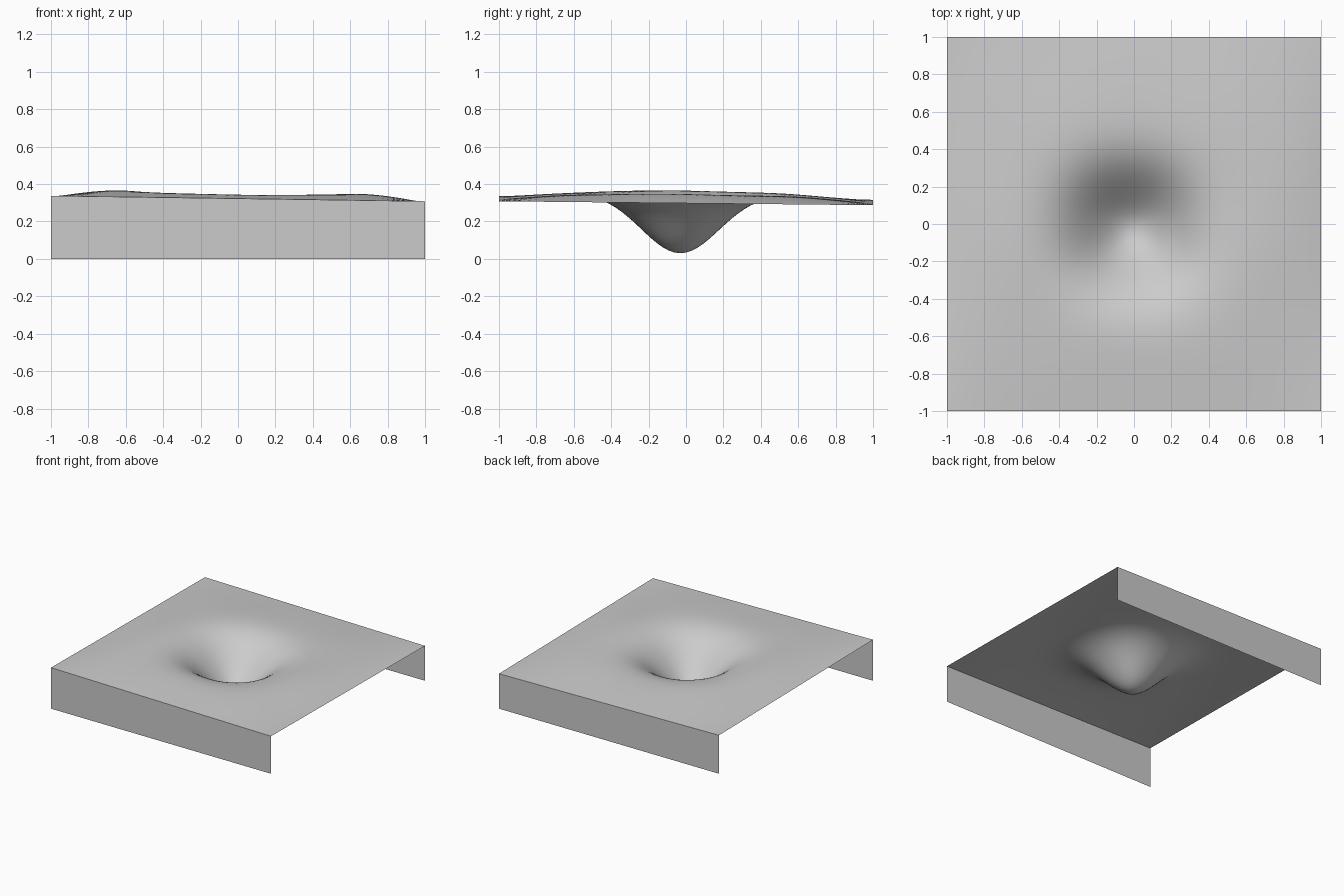
import bpy, bmesh, math

cube = bpy.data.objects.get("Cube")
if cube:
    bpy.data.objects.remove(cube, do_unlink=True)

GREY = (0.6, 0.6, 0.6, 1)
stone = bpy.data.materials.new("light grey")
stone.use_nodes = True
stone.diffuse_color = GREY
stone.node_tree.nodes["Principled BSDF"].inputs["Base Color"].default_value = GREY

STEPS = 64
PIT_X, PIT_Y, PIT_DEPTH, PIT_WIDTH = -0.01, -0.03, 0.337, 0.3


def height(x, y):
    # Tilted ground with a broad swell that fades out at the edges
    tilt = 0.312 - 0.0145 * x - 0.0105 * y
    fade = (1 - x ** 4) * math.cos(math.pi * y / 2)
    ripple = 0.003 * math.sin(7 * x + 2 * y) * math.sin(6 * y - 2 * x + 1)
    # Slightly squared, bell-shaped pit
    p = 2.2
    r = (abs(x - PIT_X) ** p + abs(y - PIT_Y) ** p) ** (1 / p)
    pit = PIT_DEPTH * math.exp(-(r / PIT_WIDTH) ** 2)
    return tilt + fade * (0.055 + ripple) - pit


def finish(name, bm, smooth):
    mesh = bpy.data.meshes.new(name)
    bm.to_mesh(mesh)
    bm.free()
    mesh.materials.append(stone)
    for face in mesh.polygons:
        face.use_smooth = smooth
    obj = bpy.data.objects.new(name, mesh)
    bpy.context.collection.objects.link(obj)


# Ground sheet with the pit
bm = bmesh.new()
bmesh.ops.create_grid(bm, x_segments=STEPS, y_segments=STEPS, size=1)
for v in bm.verts:
    v.co.z = height(v.co.x, v.co.y)
finish("ground", bm, True)

# Upright walls under the front and back edges; the sides stay open
for name, y in (("front_wall", -1), ("back_wall", 1)):
    bm = bmesh.new()
    columns = []
    for i in range(STEPS + 1):
        x = 2 * i / STEPS - 1
        columns.append((bm.verts.new((x, y, 0)), bm.verts.new((x, y, height(x, y)))))
    for (a, b), (c, d) in zip(columns, columns[1:]):
        bm.faces.new((a, c, d, b) if y < 0 else (c, a, b, d))
    finish(name, bm, False)
